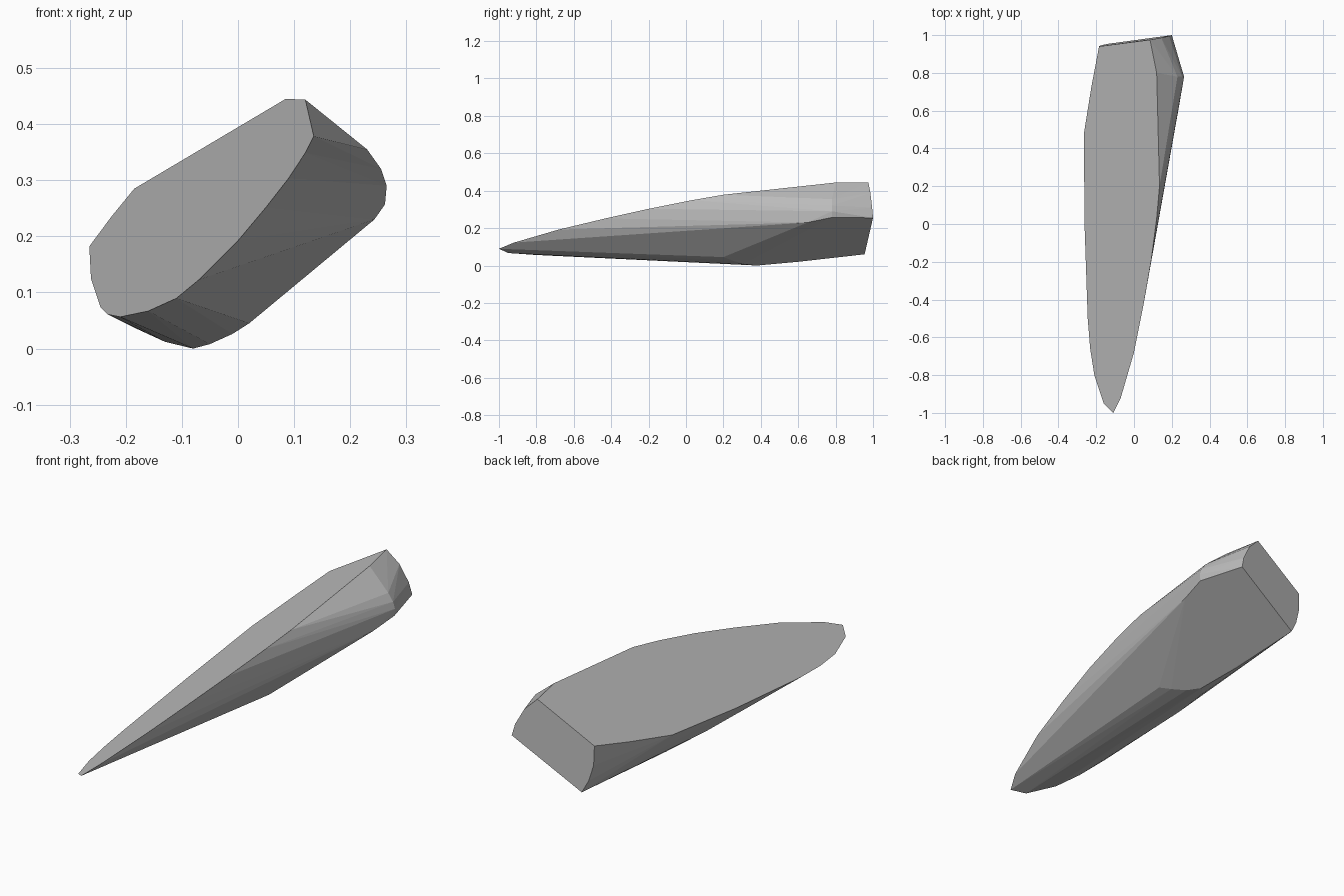
import bpy
import bmesh
import math


def top_z(x, y):
    """Height of the broad, tilted flat face."""
    return 0.276 + 0.577 * x + 0.123 * y


# Outline of the broad upper face, seen from above
outline = [(-0.185, 0.94), (-0.225, 0.73), (-0.265, 0.48), (-0.262, 0.0),
           (-0.245, -0.5), (-0.232, -0.66), (-0.21, -0.8), (-0.16, -0.95),
           (-0.11, -1.0), (-0.07, -0.92), (0.0, -0.68), (0.05, -0.43),
           (0.09, -0.2), (0.12, 0.03), (0.135, 0.2), (0.12, 0.8),
           (0.085, 0.975)]
points = [(x, y, top_z(x, y)) for x, y in outline]

# Blunt end cap with rounded short sides
points += [(0.144, 0.986, 0.388), (0.186, 0.995, 0.31), (0.2, 1.0, 0.255),
           (-0.13, 0.955, 0.06), (-0.162, 0.949, 0.12), (-0.183, 0.943, 0.195)]

# Lower flat face
points += [(0.262, 0.78, 0.257), (0.243, 0.65, 0.23), (0.02, 0.2, 0.045),
           (-0.01, 0.25, 0.026), (-0.05, 0.31, 0.008), (-0.08, 0.38, 0.0),
           (-0.105, 0.6, 0.02)]

# Rounded shoulder on the right and lower left flank
points += [(0.265, 0.78, 0.29), (0.255, 0.78, 0.32), (0.23, 0.78, 0.355),
           (-0.13, 0.33, 0.012), (-0.18, 0.1, 0.035)]

# Wrap the faceted shard around its corner points
bm = bmesh.new()
for p in points:
    bm.verts.new(p)
hull = bmesh.ops.convex_hull(bm, input=bm.verts[:])
loose = [v for v in bm.verts if not v.link_faces]
bmesh.ops.delete(bm, geom=loose, context='VERTS')
bmesh.ops.dissolve_limit(bm, angle_limit=math.radians(1.5),
                         verts=bm.verts[:], edges=bm.edges[:])
bmesh.ops.recalc_face_normals(bm, faces=bm.faces[:])
mesh = bpy.data.meshes.new("shard")
bm.to_mesh(mesh)
bm.free()

shard = bpy.data.objects.new("shard", mesh)
bpy.context.collection.objects.link(shard)

# Single plain grey
grey = bpy.data.materials.new("stone_grey")
grey.diffuse_color = (0.5, 0.5, 0.5, 1.0)
mesh.materials.append(grey)
